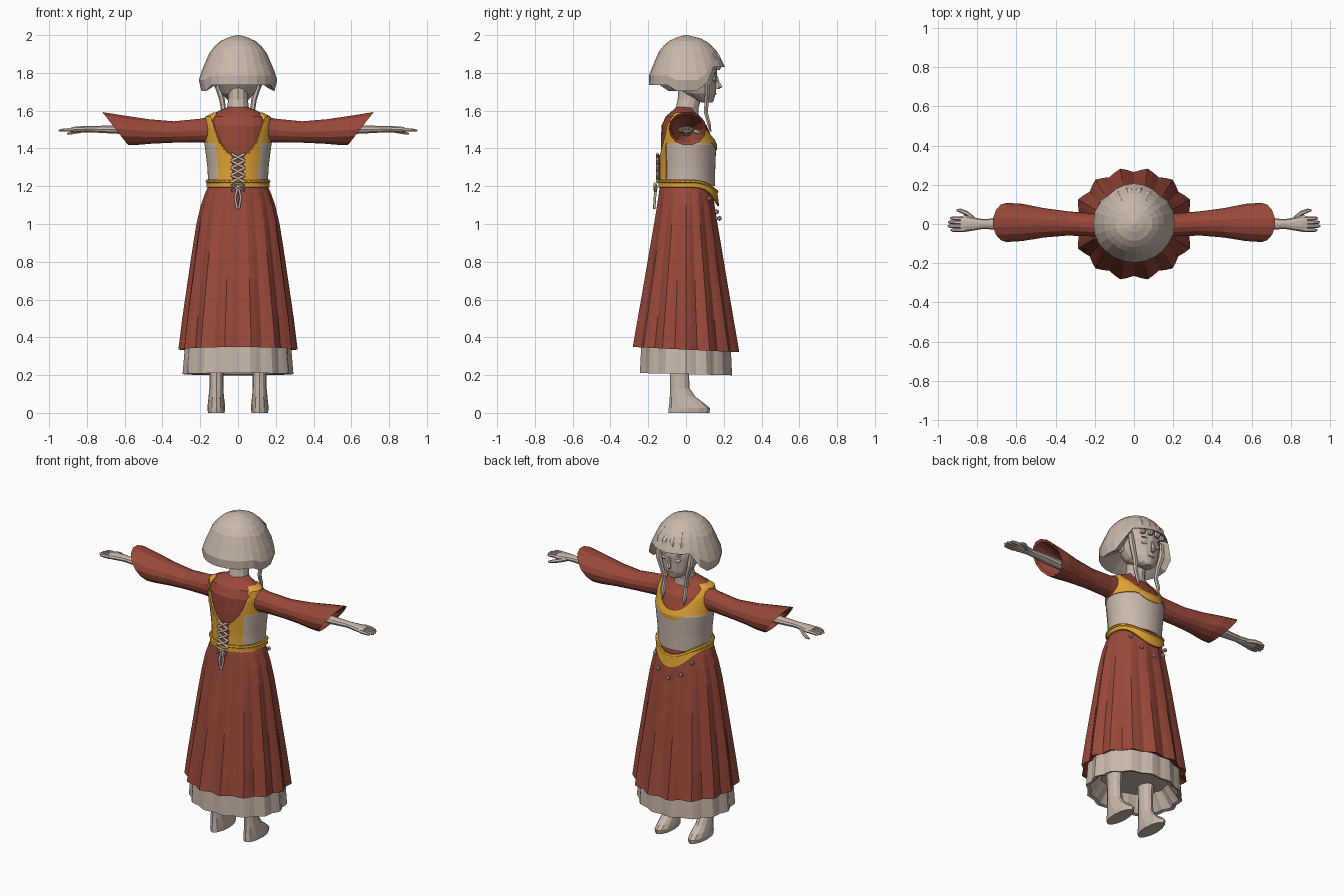
import bpy, bmesh
from math import sin, cos, pi, radians
from mathutils import Vector

if "Cube" in bpy.data.objects:
    bpy.data.objects.remove(bpy.data.objects["Cube"])


def material(name, rgb):
    m = bpy.data.materials.new(name)
    m.use_nodes = True
    m.diffuse_color = (*rgb, 1)
    m.node_tree.nodes["Principled BSDF"].inputs["Base Color"].default_value = (*rgb, 1)
    return m


BEIGE = material("warm beige", (0.58, 0.48, 0.41))
RED = material("brick red", (0.32, 0.065, 0.042))
GOLD = material("golden yellow", (0.76, 0.37, 0.035))


def finish(name, bm, mat, mirror=False):
    mesh = bpy.data.meshes.new(name)
    bm.to_mesh(mesh)
    bm.free()
    mesh.materials.append(mat)
    ob = bpy.data.objects.new(name, mesh)
    bpy.context.collection.objects.link(ob)
    if mirror:
        ob.modifiers.new("Mirror", "MIRROR")
    return ob


def grid(name, rings, mat, closed=True, caps=True, mirror=False):
    """Skin a stack of point rings with quads."""
    bm = bmesh.new()
    rows = [[bm.verts.new(p) for p in r] for r in rings]
    n = len(rows[0])
    for lo, hi in zip(rows, rows[1:]):
        for i in range(n if closed else n - 1):
            k = (i + 1) % n
            bm.faces.new((lo[i], lo[k], hi[k], hi[i]))
    if caps:
        bm.faces.new(rows[0][::-1])
        bm.faces.new(rows[-1])
        bmesh.ops.recalc_face_normals(bm, faces=bm.faces)
    return finish(name, bm, mat, mirror)


def tube(name, rows, mat, n=10, axis="z", slant=None, mirror=False):
    """Rows are centre x, y, z and two radii; axis is the run direction."""
    rings = []
    for j, (x, y, z, u, v) in enumerate(rows):
        s = slant[j] if slant else 0
        ring = []
        for i in range(n):
            c, d = cos(2 * pi * i / n), sin(2 * pi * i / n)
            ring.append((x + u * c, y + v * d, z) if axis == "z"
                        else (x + s * d, y + u * c, z + v * d))
        rings.append(ring)
    return grid(name, rings, mat, mirror=mirror)


def blob(name, loc, size, mat, mirror=False, detail=1):
    bm = bmesh.new()
    bmesh.ops.create_icosphere(bm, subdivisions=detail, radius=1)
    for v in bm.verts:
        v.co = Vector(a * b for a, b in zip(v.co, size)) + Vector(loc)
    return finish(name, bm, mat, mirror)


def cord(name, paths, radius, mat):
    cu = bpy.data.curves.new(name, "CURVE")
    cu.dimensions = "3D"
    cu.bevel_depth, cu.bevel_resolution, cu.use_fill_caps = radius, 0, True
    for path in paths:
        sp = cu.splines.new("POLY")
        sp.points.add(len(path) - 1)
        for pt, co in zip(sp.points, path):
            pt.co = (*co, 1)
    cu.materials.append(mat)
    ob = bpy.data.objects.new(name, cu)
    bpy.context.collection.objects.link(ob)


def lerp_table(table, z):
    for a, b in zip(table, table[1:]):
        if z <= b[0]:
            t = max(0, (z - a[0]) / (b[0] - a[0]))
            return [p + (q - p) * t for p, q in zip(a[1:], b[1:])]
    return table[-1][1:]


# Torso profile: height, half width, half depth, depth centre
TORSO = [(1.05, .205, .165, 0), (1.2, .15, .138, .008), (1.3, .155, .138, .01),
         (1.42, .17, .143, .01), (1.52, .17, .12, -.01), (1.57, .16, .085, -.022),
         (1.6, .1, .06, -.012), (1.62, .05, .05, 0)]


def surf(a, z, off=0):
    rx, ry, cy = lerp_table(TORSO, z)
    return ((rx + off) * cos(a), cy + (ry + off) * sin(a), z)


def band(name, lo, hi, off, mat, a0=0, a1=360, n=64, rows=8):
    """A cloth strip lying on the torso between two height curves."""
    closed = a1 - a0 == 360
    angles = [radians(a0 + (a1 - a0) * i / n) for i in range(n if closed else n + 1)]
    rings = [[surf(a, lo(a) + (hi(a) - lo(a)) * j / rows, off) for a in angles]
             for j in range(rows + 1)]
    ob = grid(name, rings, mat, closed, caps=False)
    mod = ob.modifiers.new("Thickness", "SOLIDIFY")
    mod.thickness, mod.offset = .009, -1


def neckline(a):
    base = 1.45 if sin(a) > 0 else 1.36
    return min(1.59, base + (1.6 - base) * (abs(cos(a)) / .85) ** 2.5)


# Dress top and bodice layers
grid("blouse", [[surf(2 * pi * i / 24, z) for i in range(24)]
                for z in [r[0] for r in TORSO[1:]]], RED)
band("bodice_panel", lambda a: 1.2, lambda a: min(neckline(a), 1.46) - .01, .007, BEIGE)
band("bodice_neck_trim", lambda a: min(neckline(a) - .06, 1.43), neckline, .011, GOLD)
band("bodice_back_panel", lambda a: 1.21, lambda a: neckline(a) - .01, .012, GOLD, 230, 310, 20)
band("back_lacing_gap", lambda a: 1.23, lambda a: 1.365, .015, RED, 259, 281, 6)
band("pointed_belt", lambda a: 1.195 - .1 * max(0, sin(a)) ** 4,
     lambda a: 1.235 - .055 * max(0, sin(a)) ** 3, .016, GOLD)
cord("belt_cord", [[surf(radians(d), 1.225 - .055 * max(0, sin(radians(d))) ** 3, .016)
                    for d in range(0, 361, 10)]], .007, GOLD)

# Criss-cross lacing with a bow and loose tails
laces = []
for k in range(4):
    z = 1.22 + .038 * k
    for s in (-1, 1):
        laces.append([(-.036 * s, -.151, z), (.036 * s, -.151, z + .038)])
for s in (-1, 1):
    laces.append([(0, -.157, 1.2), (.035 * s, -.165, 1.215), (.03 * s, -.165, 1.175), (0, -.16, 1.2)])
    laces.append([(0, -.157, 1.2), (.015 * s, -.165, 1.14), (.004 * s, -.168, 1.08)])
cord("back_lacing", laces, .0075, BEIGE)

# Stud chain hanging under the belt point
for k, (d, z) in enumerate([(0, 1.03), (22, 1.065), (-22, 1.065), (43, 1.135), (-43, 1.135)]):
    blob("belt_stud_%d" % k, surf(radians(90 + d), z, .012), (.014, .014, .014), BEIGE)


# Pleated skirt and petticoat
def pleated(name, rows, mat, lobes, hem):
    rings = []
    for z, rx, ry, amp in rows:
        ring = []
        for i in range(lobes * 4):
            a = 2 * pi * i / (lobes * 4)
            k = 1 + amp * cos(lobes * a)
            ring.append((rx * k * cos(a), ry * k * sin(a), z - hem * amp * sin(a)))
        rings.append(ring)
    grid(name, rings, mat)


pleated("skirt", [(1.22, .145, .135, 0), (1.17, .17, .143, .01), (1.1, .193, .153, .02),
                  (1, .215, .168, .025), (.85, .237, .193, .03), (.7, .257, .217, .035),
                  (.5, .284, .25, .04), (.335, .302, .277, .045), (.35, .27, .24, .03)],
        RED, 14, .3)
pleated("petticoat", [(.42, .27, .235, .01), (.36, .275, .238, .02), (.205, .285, .243, .03),
                      (.21, .265, .225, .03), (.3, .2, .17, .02)], BEIGE, 14, .2)

# Sleeves flaring to a slanted opening, lined inside
tube("sleeves", [(.13, -.01, 1.5, .065, .075), (.2, -.005, 1.495, .058, .064),
                 (.34, .003, 1.487, .062, .058), (.46, .006, 1.49, .075, .066),
                 (.57, .008, 1.497, .095, .08), (.65, .008, 1.505, .1, .09),
                 (.64, .008, 1.505, .085, .076), (.5, .005, 1.495, .03, .03)],
     RED, 14, "x", [0, 0, 0, .01, .04, .07, .07, .02], True)

# Arms and hands
tube("forearms", [(.45, 0, 1.497, .03, .026), (.65, 0, 1.5, .032, .023),
                  (.77, 0, 1.502, .025, .018), (.8, 0, 1.502, .03, .018),
                  (.86, .002, 1.5, .042, .017), (.885, 0, 1.498, .04, .013)],
     BEIGE, 10, "x", mirror=True)
for k, tip in enumerate((.935, .95, .948, .938)):
    y = -.031 + .02 * k
    tube("fingers_%d" % k, [(.87, y, 1.499, .0105, .011), (.91, y, 1.498, .0105, .01),
                            (tip - .01, y, 1.496, .009, .008), (tip, y, 1.495, .004, .004)],
         BEIGE, 6, "x", mirror=True)
tube("thumbs", [(.81, .02, 1.497, .015, .012), (.85, .053, 1.49, .014, .012),
                (.885, .068, 1.482, .011, .01), (.905, .07, 1.478, .005, .005)],
     BEIGE, 6, "x", mirror=True)

# Legs and feet
tube("legs", [(.115, .015, 0, .044, .108), (.115, .018, .025, .047, .11),
              (.115, .005, .05, .045, .093), (.115, -.018, .085, .041, .068),
              (.115, -.033, .13, .037, .052), (.115, -.035, .22, .037, .05),
              (.115, -.03, .4, .05, .06)], BEIGE, 12, mirror=True)

# Head, neck and face
tube("neck", [(0, 0, 1.57, .075, .065), (0, .005, 1.61, .058, .06),
              (0, .018, 1.66, .052, .062), (0, .03, 1.74, .055, .07)], BEIGE, 12)
tube("head", [(0, .115, 1.642, .022, .024), (0, .095, 1.655, .052, .052),
              (0, .07, 1.69, .088, .087), (0, .052, 1.74, .11, .108),
              (0, .047, 1.79, .12, .118), (0, .04, 1.85, .12, .12),
              (0, .03, 1.92, .085, .085)], BEIGE, 16)
tube("nose", [(0, .166, 1.715, .012, .01), (0, .176, 1.726, .017, .02),
              (0, .168, 1.75, .01, .012), (0, .16, 1.785, .008, .008)], BEIGE, 6)
blob("eyes", (.045, .147, 1.767), (.022, .012, .013), BEIGE, True, 2)
blob("eyebrows", (.047, .153, 1.797), (.028, .008, .006), BEIGE, True)
blob("lips", (0, .153, 1.69), (.026, .01, .008), BEIGE)
blob("ears", (.12, .03, 1.755), (.014, .025, .035), BEIGE, True)

# Bobbed hair with a fringe opening over the face
HAIR = [(1.69, .19), (1.77, .21), (1.84, .18), (1.91, .15), (1.96, .108), (1.985, .065), (2, .004)]


def hair_edge(a):
    s = sin(a)
    if s > .7:
        return 1.83
    if s > .45:
        return 1.75
    return 1.705 if s > -.5 else 1.735


def hair_ring(t, shrink=1, lift=0):
    ring = []
    for i in range(24):
        a = 2 * pi * i / 24
        z = 2 - (2 - hair_edge(a)) * t
        r = lerp_table(HAIR, z)[0] * shrink
        ring.append((r * cos(a), r * sin(a) * (1.12 if sin(a) > 0 else .97), z + lift))
    return ring


grid("bobbed_hair", [hair_ring((k / 8) ** 1.6) for k in range(9)]
     + [hair_ring(1, .85, .015), hair_ring(1, .5, .06)], BEIGE)

# Raised fringe locks and long side locks
for k, x in enumerate((.025, .07)):
    tube("fringe_locks_%d" % k, [(x, .18 - x * .35, 1.815, .016, .008),
                                 (x, .19 - x * .4, 1.84, .024, .013),
                                 (x, .178 - x * .4, 1.89, .022, .014),
                                 (x * .8, .135 - x * .3, 1.94, .012, .01)], BEIGE, 6, mirror=True)
tube("side_locks", [(.075, .13, 1.49, .005, .005), (.075, .122, 1.53, .013, .011),
                    (.075, .105, 1.59, .013, .012), (.085, .11, 1.66, .015, .013),
                    (.108, .115, 1.74, .02, .016), (.115, .105, 1.83, .016, .014)],
     BEIGE, 6, mirror=True)
